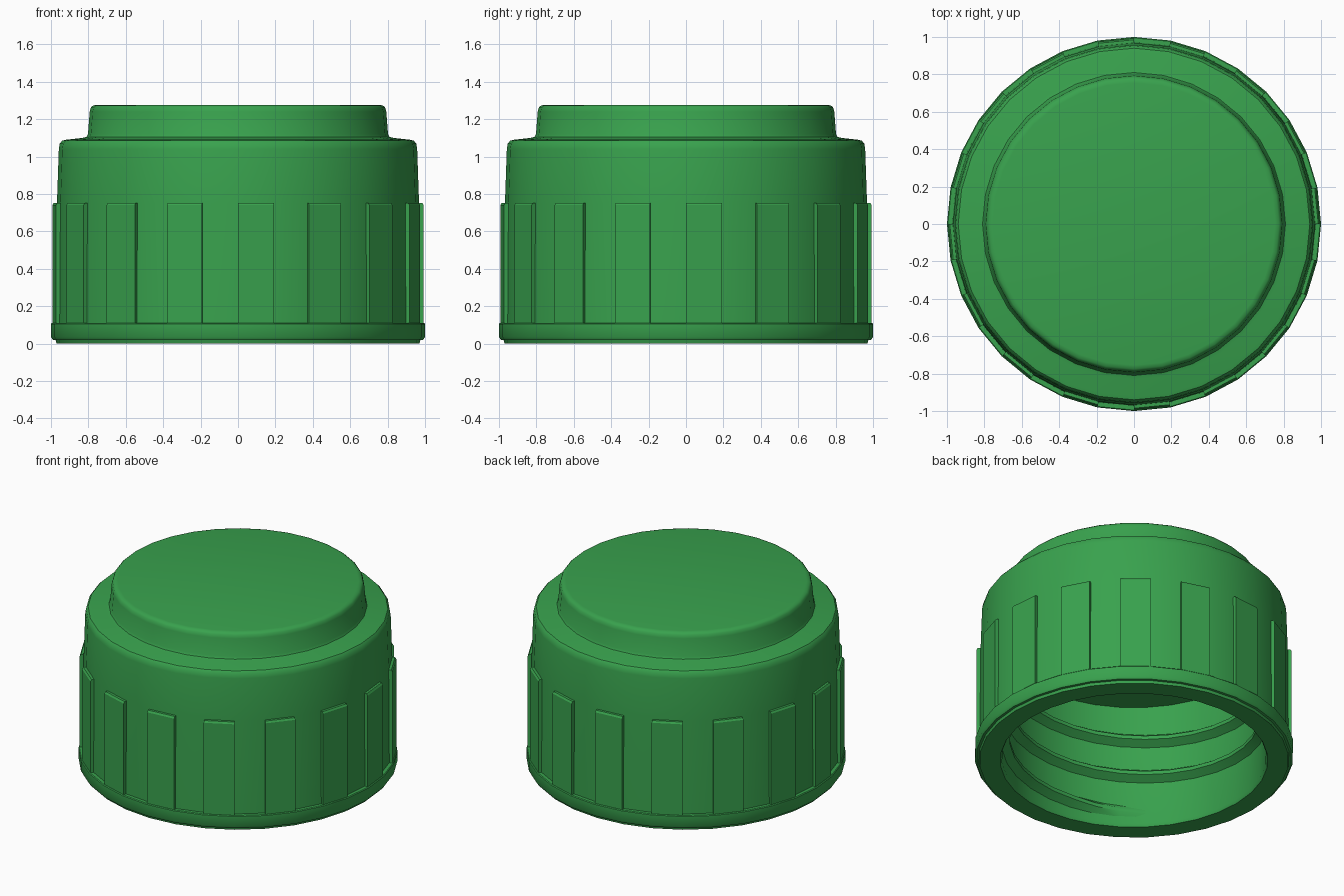
import bpy, bmesh
from math import sin, cos, pi, radians

if "Cube" in bpy.data.objects:
    bpy.data.objects.remove(bpy.data.objects["Cube"])

SEG = 32
STEP = 2 * pi / SEG

green = bpy.data.materials.new("green_plastic")
green.diffuse_color = (0.04, 0.36, 0.075, 1)
green.use_nodes = True
green.node_tree.nodes["Principled BSDF"].inputs["Base Color"].default_value = green.diffuse_color


def polar(r, a, z):
    return (r * cos(a), r * sin(a), z)


def finish(bm, name, angle):
    bmesh.ops.recalc_face_normals(bm, faces=bm.faces)
    mesh = bpy.data.meshes.new(name)
    bm.to_mesh(mesh)
    bm.free()
    obj = bpy.data.objects.new(name, mesh)
    bpy.context.collection.objects.link(obj)
    mesh.materials.append(green)
    bpy.ops.object.select_all(action='DESELECT')
    obj.select_set(True)
    bpy.context.view_layer.objects.active = obj
    bpy.ops.object.shade_smooth_by_angle(angle=radians(angle))
    return obj


def loft(bm, sections, closed_profile):
    """Skin consecutive vertex rows with quads."""
    for a, b in zip(sections, sections[1:]):
        n = len(a)
        for i in range(n if closed_profile else n - 1):
            j = (i + 1) % n
            bm.faces.new((a[i], a[j], b[j], b[i]))


# cap shell: one profile from the inner ceiling, round the rim, to the top
profile = [
    (0.83, 0.86), (0.83, 0.02), (0.84, 0.0),
    (0.97, 0.0), (0.975, 0.018), (0.99, 0.02), (1.0, 0.035), (1.0, 0.105),
    (0.995, 0.11), (0.972, 0.11), (0.968, 0.75), (0.958, 1.04),
    (0.953, 1.07), (0.94, 1.085), (0.92, 1.09), (0.83, 1.10),
    (0.81, 1.105), (0.802, 1.12), (0.793, 1.24), (0.787, 1.262),
    (0.775, 1.273), (0.755, 1.277),
]
bm = bmesh.new()
rows = [[bm.verts.new(polar(r, k * STEP, z)) for r, z in profile] for k in range(SEG)]
loft(bm, rows + rows[:1], False)
bm.faces.new([row[0] for row in rows])
bm.faces.new([row[-1] for row in rows])
finish(bm, "cap_shell", 35)

# grip ribs: one on every second facet, with a chamfered top
rib_profile = [(0.95, 0.10), (0.993, 0.10), (0.993, 0.74), (0.985, 0.752), (0.95, 0.752)]
bm = bmesh.new()
for k in range(0, SEG, 2):
    ends = [[bm.verts.new(polar(r, a * STEP, z)) for r, z in rib_profile] for a in (k, k + 1)]
    loft(bm, ends, True)
    for end in ends:
        bm.faces.new(end)
finish(bm, "grip_ribs", 30)

# screw thread: right-handed helix on the inner wall, tapering in at both ends
PITCH, TURNS, DEPTH = 0.255, 2.75, 0.05
bm = bmesh.new()
rows = []
count = int(SEG * TURNS)
for k in range(count + 1):
    a = radians(225) + k * STEP
    z = 0.05 + PITCH * k / SEG
    d = DEPTH * min(1, k / 3, (count - k) / 3)
    section = [(0.84, z), (0.83 - d, z + 0.04), (0.83 - d, z + 0.065), (0.84, z + 0.105)]
    rows.append([bm.verts.new(polar(r, a, h)) for r, h in section])
loft(bm, rows, True)
bm.faces.new(rows[0])
bm.faces.new(rows[-1])
finish(bm, "screw_thread", 35)
